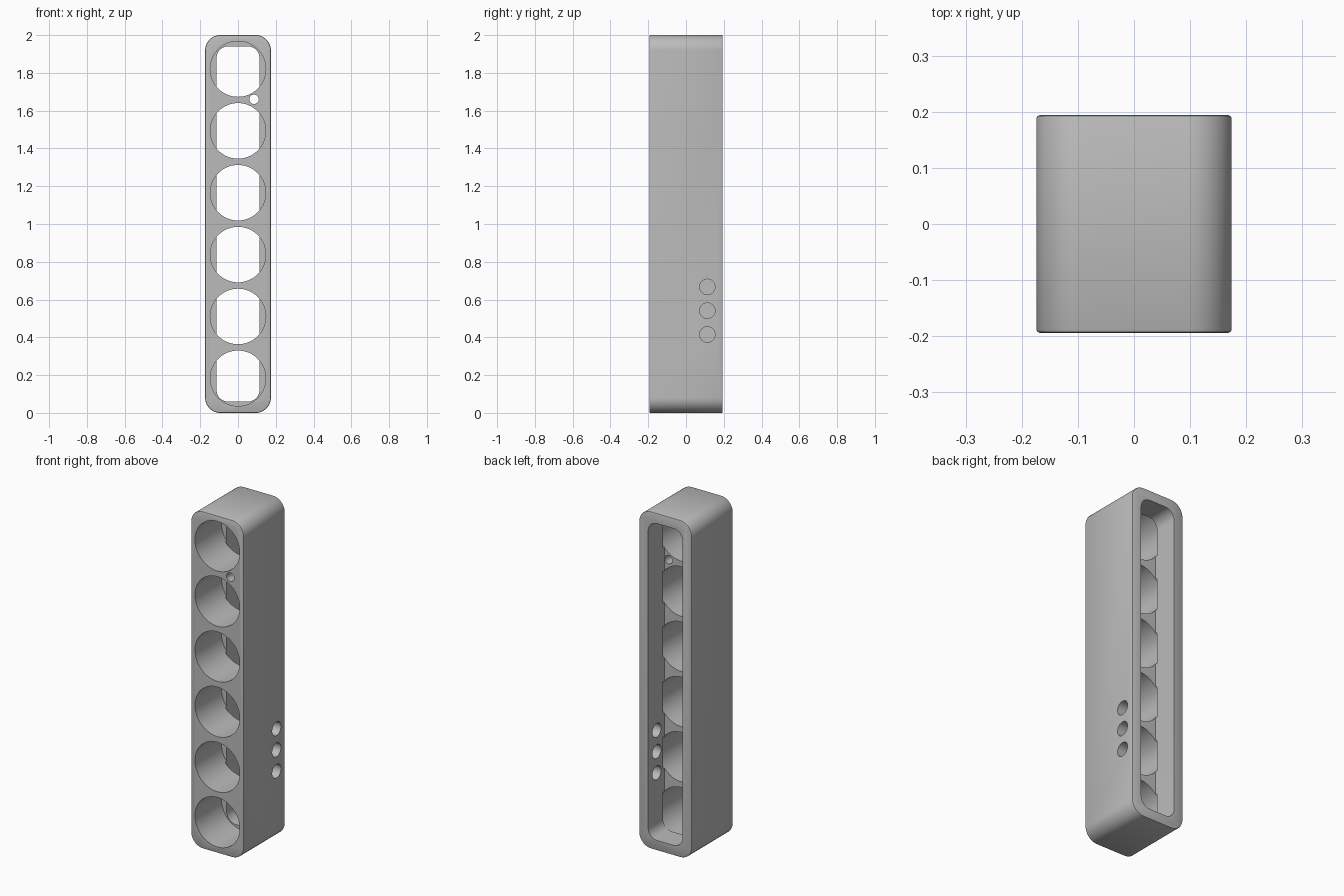
import bpy, bmesh, math
from mathutils import Matrix, Vector

cube = bpy.data.objects.get("Cube")
if cube:
    bpy.data.objects.remove(cube, do_unlink=True)

grey = bpy.data.materials.new("plain_grey")
grey.use_nodes = True
colour = (0.5, 0.5, 0.5, 1)
grey.diffuse_color = colour
grey.node_tree.nodes["Principled BSDF"].inputs["Base Color"].default_value = colour


def make_object(name, bm):
    bmesh.ops.recalc_face_normals(bm, faces=bm.faces)
    mesh = bpy.data.meshes.new(name)
    bm.to_mesh(mesh)
    bm.free()
    mesh.materials.append(grey)
    obj = bpy.data.objects.new(name, mesh)
    bpy.context.collection.objects.link(obj)
    return obj


def rounded_loop(half_w, half_h, radius, segments=12):
    """Outline of a rounded rectangle in the XZ plane, centred on z = 1."""
    points = []
    for i, (sx, sz) in enumerate([(1, 1), (-1, 1), (-1, -1), (1, -1)]):
        for k in range(segments + 1):
            a = math.pi / 2 * (i + k / segments)
            points.append((sx * (half_w - radius) + radius * math.cos(a),
                           1 + sz * (half_h - radius) + radius * math.sin(a)))
    return points


def rounded_prism(name, half_w, half_h, radius, sections):
    """Skin rounded rectangles given as (y, inset) sections."""
    bm = bmesh.new()
    rings = [[bm.verts.new((x, y, z)) for x, z in
              rounded_loop(half_w - inset, half_h - inset, radius - inset)]
             for y, inset in sections]
    for a, b in zip(rings, rings[1:]):
        for i in range(len(a)):
            j = (i + 1) % len(a)
            bm.faces.new((a[i], a[j], b[j], b[i]))
    bm.faces.new(rings[0])
    bm.faces.new(rings[-1])
    return make_object(name, bm)


def drill(name, axis, radius, depth, centres, segments):
    """Round cutters along one axis."""
    bm = bmesh.new()
    turn = Vector((0, 0, 1)).rotation_difference(Vector(axis)).to_matrix().to_4x4()
    for centre in centres:
        bmesh.ops.create_cone(bm, cap_ends=True, segments=segments, radius1=radius,
                              radius2=radius, depth=depth,
                              matrix=Matrix.Translation(centre) @ turn)
    return make_object(name, bm)


# Housing with finely rounded front and back rims
D, E = 0.194, 0.006
housing = rounded_prism("housing", 0.174, 1.0, 0.08,
                        [(-D, E), (-D + 0.3 * E, 0.3 * E), (-D + E, 0),
                         (D - E, 0), (D - 0.3 * E, 0.3 * E), (D, E)])

# Rear pocket, six front openings, small indicator hole, three side cable holes
hole_end, hole_start = 0.055, -0.3
cutters = [
    rounded_prism("pocket_cutter", 0.113, 0.94, 0.06, [(0.042, 0), (0.3, 0)]),
    drill("front_hole_cutter", (0, 1, 0), 0.147, hole_end - hole_start,
          [(0, (hole_end + hole_start) / 2, 0.183 + 0.3275 * i) for i in range(6)], 64),
    drill("indicator_hole_cutter", (0, 1, 0), 0.025, 0.4, [(0.085, -0.1, 1.66)], 32),
    drill("cable_hole_cutter", (1, 0, 0), 0.041, 0.2,
          [(0.15, 0.113, 0.415 + 0.126 * i) for i in range(3)], 32),
]

bpy.ops.object.select_all(action="DESELECT")
bpy.context.view_layer.objects.active = housing
housing.select_set(True)
for cutter in cutters:
    mod = housing.modifiers.new(cutter.name, "BOOLEAN")
    mod.operation = "DIFFERENCE"
    mod.solver = "EXACT"
    mod.object = cutter
    bpy.ops.object.modifier_apply(modifier=mod.name)
    bpy.data.objects.remove(cutter, do_unlink=True)

bpy.ops.object.shade_smooth_by_angle(angle=math.radians(30))
